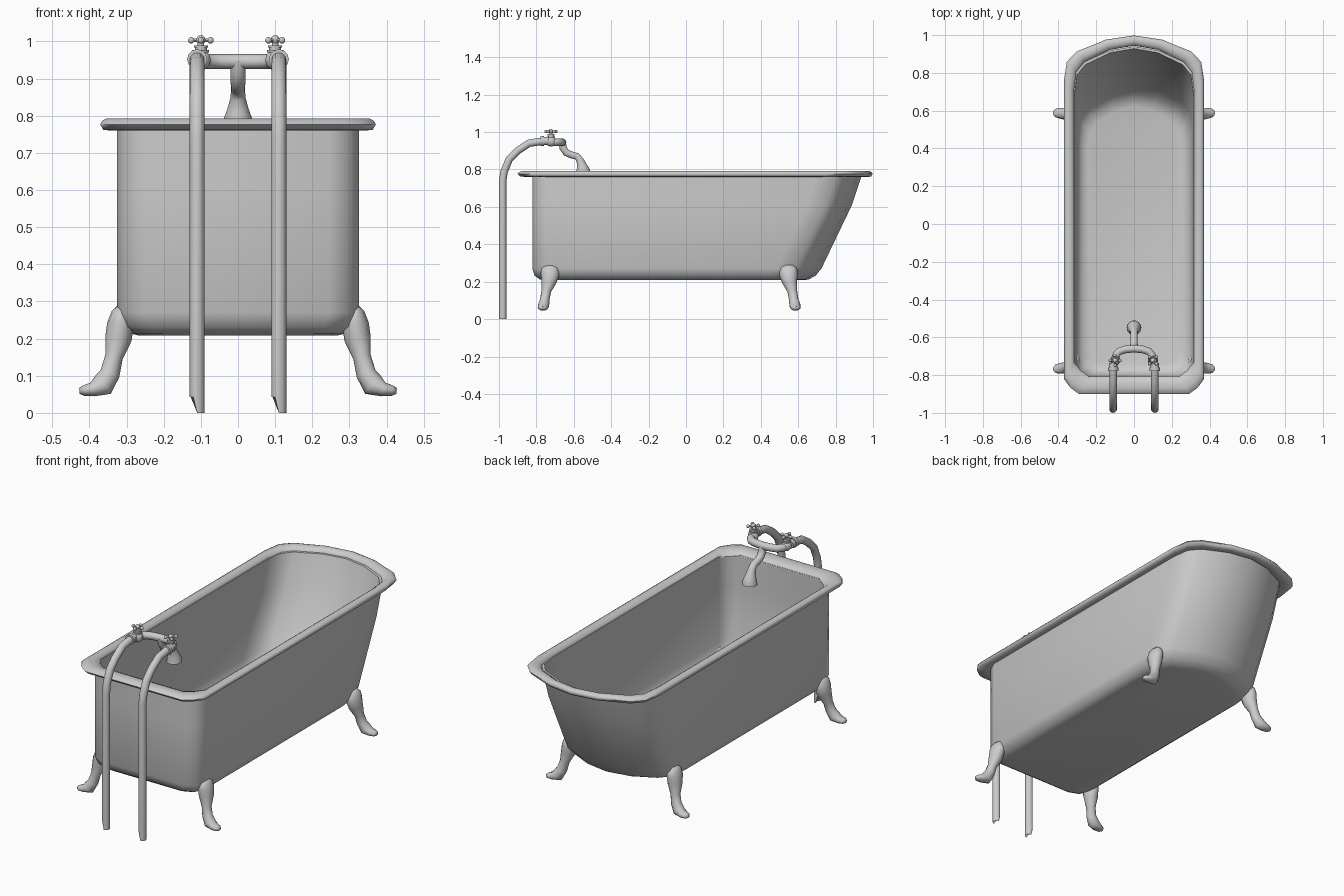
import bpy, bmesh
from math import sin, cos, pi, radians
from mathutils import Vector, Matrix

cube = bpy.data.objects.get("Cube")
if cube:
    bpy.data.objects.remove(cube)

grey = bpy.data.materials.new("plain_grey")
grey.use_nodes = True
COLOUR = (0.6, 0.6, 0.6, 1)
grey.diffuse_color = COLOUR
grey.node_tree.nodes["Principled BSDF"].inputs["Base Color"].default_value = COLOUR


def finish(name, bm, angle=45):
    """Turn a bmesh into a shaded object."""
    bmesh.ops.recalc_face_normals(bm, faces=bm.faces)
    mesh = bpy.data.meshes.new(name)
    bm.to_mesh(mesh)
    bm.free()
    mesh.materials.append(grey)
    obj = bpy.data.objects.new(name, mesh)
    bpy.context.collection.objects.link(obj)
    bpy.ops.object.select_all(action='DESELECT')
    obj.select_set(True)
    bpy.context.view_layer.objects.active = obj
    bpy.ops.object.shade_smooth_by_angle(angle=radians(angle))
    return obj


def loft(name, rings, loop=False, caps=True, angle=45):
    """Skin a row of equal-length point rings."""
    bm = bmesh.new()
    rows = [[bm.verts.new(p) for p in ring] for ring in rings]
    pairs = list(zip(rows, rows[1:])) + ([(rows[-1], rows[0])] if loop else [])
    for a, b in pairs:
        for i in range(len(a)):
            j = (i + 1) % len(a)
            bm.faces.new((a[i], a[j], b[j], b[i]))
    if caps and not loop:
        bm.faces.new(rows[0])
        bm.faces.new(rows[-1])
    return finish(name, bm, angle)


def tube(name, path, radii, normal, sides=12, caps=True, angle=60):
    """Sweep ellipses (radius along normal, radius across) along a planar path."""
    pts, n = [Vector(p) for p in path], Vector(normal)
    rings = []
    for i, p in enumerate(pts):
        t = (pts[min(i + 1, len(pts) - 1)] - pts[max(i - 1, 0)]).normalized()
        v = t.cross(n).normalized()
        u = v.cross(t)
        ru, rv = radii[i]
        rings.append([p + u * ru * cos(a) + v * rv * sin(a)
                      for a in (2 * pi * k / sides for k in range(sides))])
    return loft(name, rings, caps=caps, angle=angle)


def outline(w, front, back, z, bulge):
    """Tub plan: chamfered front corners and a bowed back."""
    c = 0.08
    half = [(w - c, front), (w - c * bulge, front + c * bulge), (w, front + c),
            (w, back - .24), (w * .96, back - .14), (w * .82, back - .085),
            (w * .4, back - .022)]
    return ([(x, y, z) for x, y in half] + [(0, back, z)]
            + [(-x, y, z) for x, y in reversed(half)])


def back_at(z):
    return .724 + .48 * (z - .27) - .15 * max(0, z - .61)


# Tub shell: up the outside, then down the inside to the floor
shell = [(.208, .06), (.213, .04), (.232, .013), (.27, 0), (.61, 0), (.772, 0),
         (.772, .012), (.61, .013), (.31, .016), (.26, .03), (.235, .05), (.225, .08)]
loft("tub_shell", [outline(.326 - i, -.822 + i, back_at(z) - i, z, .29)
                   for z, i in shell], angle=50)

# Rolled rim, wider at the tap end
rim = [(0, .777), (.006, .787), (.018, .793), (.036, .79), (.05, .78),
       (.054, .768), (.03, .76), (.008, .762)]
loft("rolled_rim", [outline(.371 - i, -.9 + i * 1.7, .998 - i, z, .42)
                    for i, z in rim], loop=True, angle=60)

# Four splayed legs: x, y drift, z, radius along y, radius across
leg = [(.312, 0, .288, .025, .012), (.314, 0, .272, .045, .026),
       (.316, 0, .24, .05, .036), (.322, .006, .20, .04, .036),
       (.334, .02, .15, .026, .024), (.345, .028, .105, .025, .027),
       (.364, .034, .075, .03, .032), (.392, .038, .063, .028, .019),
       (.416, .04, .06, .022, .014), (.427, .04, .059, .01, .008)]
for end, base, drift in (("front", -.727, -1), ("back", .548, 1)):
    for side, s in (("left", 1), ("right", -1)):
        tube(f"{end}_{side}_leg", [(s * x, base + drift * d, z) for x, d, z, _, _ in leg],
             [(ry, rx) for *_, ry, rx in leg], (0, 1, 0))


def cylinder(bm, centre, radius, depth, sides=12, axis=(0, 0, 1)):
    turn = Vector((0, 0, 1)).rotation_difference(Vector(axis)).to_matrix().to_4x4()
    bmesh.ops.create_cone(bm, cap_ends=True, segments=sides, radius1=radius, radius2=radius,
                          depth=depth, matrix=Matrix.Translation(centre) @ turn)


def ball(bm, centre, radius):
    bmesh.ops.create_uvsphere(bm, u_segments=10, v_segments=6, radius=radius,
                              matrix=Matrix.Translation(centre))


for side, s, spin in (("left", 1, pi / 4), ("right", -1, 0)):
    # Supply pipe with a broken lower end
    px, R = s * .11, .02
    pipe = tube(f"{side}_supply_pipe",
                [(px, -.98, 0), (px, -.98, .74), (px, -.972, .79), (px, -.945, .855),
                 (px, -.9, .9), (px, -.84, .94), (px, -.755, .953)],
                [(R, R)] * 7, (1, 0, 0))
    for v in pipe.data.vertices:
        if v.co.z < .01 and v.co.x < px - .004:
            v.co.z = .043

    # Valve body with stacked collars
    vx, vy = s * .1, -.722
    bm = bmesh.new()
    cylinder(bm, (px, -.768, .952), .027, .018, axis=(0, 1, 0))
    cylinder(bm, (px, -.75, .952), .022, .03, axis=(0, 1, 0))
    ball(bm, (vx, vy, .95), .028)
    cylinder(bm, (vx, vy, .972), .016, .03)
    cylinder(bm, (vx, vy, .974), .022, .007)
    cylinder(bm, (vx, vy, .986), .019, .006)
    cylinder(bm, (vx, vy, .995), .009, .03)
    finish(f"{side}_valve", bm)

    # Cross handle
    bm = bmesh.new()
    ball(bm, (vx, vy, 1.004), .013)
    for k in range(4):
        d = Vector((cos(spin + k * pi / 2), sin(spin + k * pi / 2), 0))
        hub = Vector((vx, vy, 1.003))
        cylinder(bm, hub + d * .013, .005, .026, 8, d)
        ball(bm, hub + d * .026, .009)
    finish(f"{side}_cross_handle", bm)

# Bridge between the valves
half = [(.1, -.722), (.096, -.695), (.078, -.674), (.045, -.664)]
bow = half + [(0, -.66)] + [(-x, y) for x, y in reversed(half)]
tube("bridge_pipe", [(x, y, .946) for x, y in bow], [(.02, .02)] * len(bow), (0, 0, 1))

# Spout ending in an open bell
spout = [(-.662, .95, .02), (-.657, .915, .02), (-.64, .89, .02), (-.61, .877, .019),
         (-.582, .87, .019), (-.567, .85, .02), (-.557, .82, .028), (-.55, .795, .037),
         (-.549, .778, .039), (-.549, .78, .034), (-.557, .83, .018)]
ring_path = spout[:9]
tube("spout", [(0, y, z) for y, z, _ in ring_path], [(r, r) for *_, r in ring_path],
     (1, 0, 0), sides=14)
